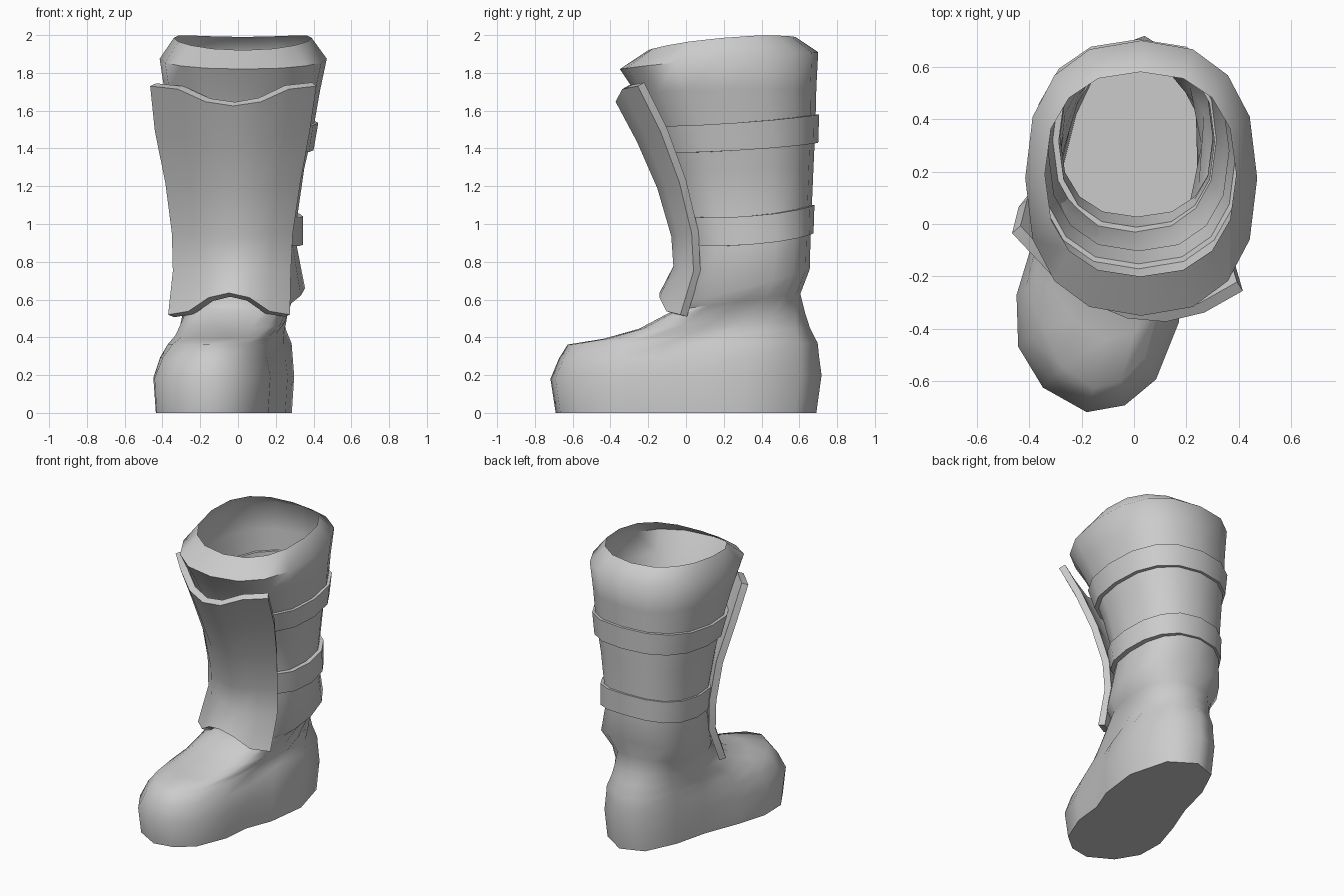
import bpy, math

cube = bpy.data.objects.get("Cube")
if cube:
    bpy.data.objects.remove(cube, do_unlink=True)

N = 16  # points around every ring

grey = bpy.data.materials.new("plain_grey")
grey.use_nodes = True
grey.diffuse_color = (0.6, 0.6, 0.6, 1)
grey.node_tree.nodes["Principled BSDF"].inputs["Base Color"].default_value = (0.6, 0.6, 0.6, 1)


def make(name, verts, faces, angle=40, thickness=0):
    mesh = bpy.data.meshes.new(name)
    mesh.from_pydata(verts, [], faces)
    mesh.update()
    ob = bpy.data.objects.new(name, mesh)
    bpy.context.collection.objects.link(ob)
    mesh.materials.append(grey)
    bpy.ops.object.select_all(action="DESELECT")
    ob.select_set(True)
    bpy.context.view_layer.objects.active = ob
    if thickness:
        solid = ob.modifiers.new("thickness", "SOLIDIFY")
        solid.thickness = thickness
        solid.offset = -1
        bpy.ops.object.modifier_apply(modifier=solid.name)
    bpy.ops.object.shade_smooth_by_angle(angle=math.radians(angle))


def squarish(v):
    return math.copysign(abs(v) ** .84, v)


def oval(yf, zf, yb, zb, xl, xr, bump=0):
    """Tilted oval ring from its front, back, right and left limits; bump lifts the sides."""
    pts = []
    for i in range(N):
        t = 2 * math.pi * i / N
        s = squarish(math.sin(t))
        k = (1 - squarish(math.cos(t))) / 2
        pts.append(((xl + xr) / 2 + (xr - xl) / 2 * s,
                    yf + (yb - yf) * k, zf + (zb - zf) * k + bump * s * s))
    return pts


def loft(rings, closed=False):
    verts = [p for r in rings for p in r]
    faces = []
    for a in range(len(rings) if closed else len(rings) - 1):
        b = (a + 1) % len(rings)
        for i in range(N):
            j = (i + 1) % N
            faces.append((a * N + i, a * N + j, b * N + j, b * N + i))
    return verts, faces


# Foot: the sole outline blends upward into the ankle oval
sole = [(-.18, -.69), (-.04, -.665), (.075, -.57), (.16, -.36), (.18, -.16), (.25, .02),
        (.285, .3), (.21, .58), (.04, .69), (-.12, .63), (-.22, .42), (-.28, .18),
        (-.37, -.05), (-.435, -.26), (-.43, -.45), (-.34, -.6)]
ankle = oval(-.06, .545, .605, .63, -.28, .285)


def foot_ring(scale, blend, pinch, z_front, z_back):
    """Pinch narrows the toe end towards the middle line of the foot."""
    ring = []
    for (x, y), (ax, ay, az) in zip(sole, ankle):
        k = (y + .69) / 1.38
        mid = -.17 + .2 * k
        x = mid + (x - mid) * (scale - pinch * max(0, 1 - 1.5 * k))
        y *= scale
        ring.append((x + (ax - x) * blend, y + (ay - y) * blend,
                     z_front + (z_back - z_front) * k))
    return ring


rings = [foot_ring(1, 0, 0, 0, 0), foot_ring(1.04, 0, 0, .18, .2),
         foot_ring(1.03, .06, .13, .29, .3), foot_ring(1.03, .13, .33, .362, .37),
         foot_ring(1, .4, .33, .392, .45), foot_ring(1, .7, .2, .445, .53), ankle]

# Leg: ankle fold, flared shaft, rim and inward lip
for limits in [(-.04, .58, .655, .76, -.325, .355, -.01), (0, .93, .66, .95, -.3, .3),
               (-.09, 1.28, .675, 1.3, -.335, .35), (-.16, 1.5, .685, 1.52, -.365, .4),
               (-.27, 1.7, .69, 1.72, -.39, .435), (-.35, 1.82, .7, 1.91, -.415, .47, .01),
               (-.2, 1.92, .58, 1.99, -.34, .39, .03)]:
    rings.append(oval(*limits))
verts, faces = loft(rings)
faces.append(tuple(reversed(range(N))))
make("boot_body", verts, faces, 60)


# Straps round the leg
def strap(name, top, bottom, bump, thick=.038):
    def edge(limits, inset):
        yf, zf, yb, zb, xl, xr = limits
        return oval(yf + inset, zf, yb - inset, zb, xl + inset, xr - inset, bump)

    make(name, *loft([edge(bottom, 0), edge(top, 0), edge(top, thick), edge(bottom, thick)],
                     closed=True))


strap("upper_strap", (-.19, 1.52, .705, 1.58, -.39, .425), (-.14, 1.38, .7, 1.43, -.365, .4), -.015)
strap("lower_strap", (-.05, 1.05, .68, 1.1, -.325, .345), (-.01, .9, .675, .95, -.32, .345), -.035)

# Shin guard: curved plate, rows from bottom to top
# left x, right x, middle z, edge z, middle y, curve, skew
rows = [(-.37, .275, .635, .52, -.14, .165, -.055), (-.345, .28, .78, .75, -.065, .165, -.06),
        (-.35, .29, .93, .95, -.075, .17, -.065), (-.385, .33, 1.18, 1.22, -.145, .195, -.085),
        (-.44, .38, 1.42, 1.49, -.25, .215, -.1), (-.465, .415, 1.625, 1.73, -.36, .215, -.11)]
C = 7
verts = []
for xl, xr, zm, ze, ym, curve, skew in rows:
    for c in range(C):
        u = 2 * c / (C - 1) - 1
        verts.append((xl + (xr - xl) * (u + 1) / 2, ym + curve * u * u + skew * u,
                      zm + (ze - zm) * min(1, 1.9 * u * u)))
faces = [(r * C + c, r * C + c + 1, (r + 1) * C + c + 1, (r + 1) * C + c)
         for r in range(len(rows) - 1) for c in range(C - 1)]
make("shin_guard", verts, faces, thickness=.045)
